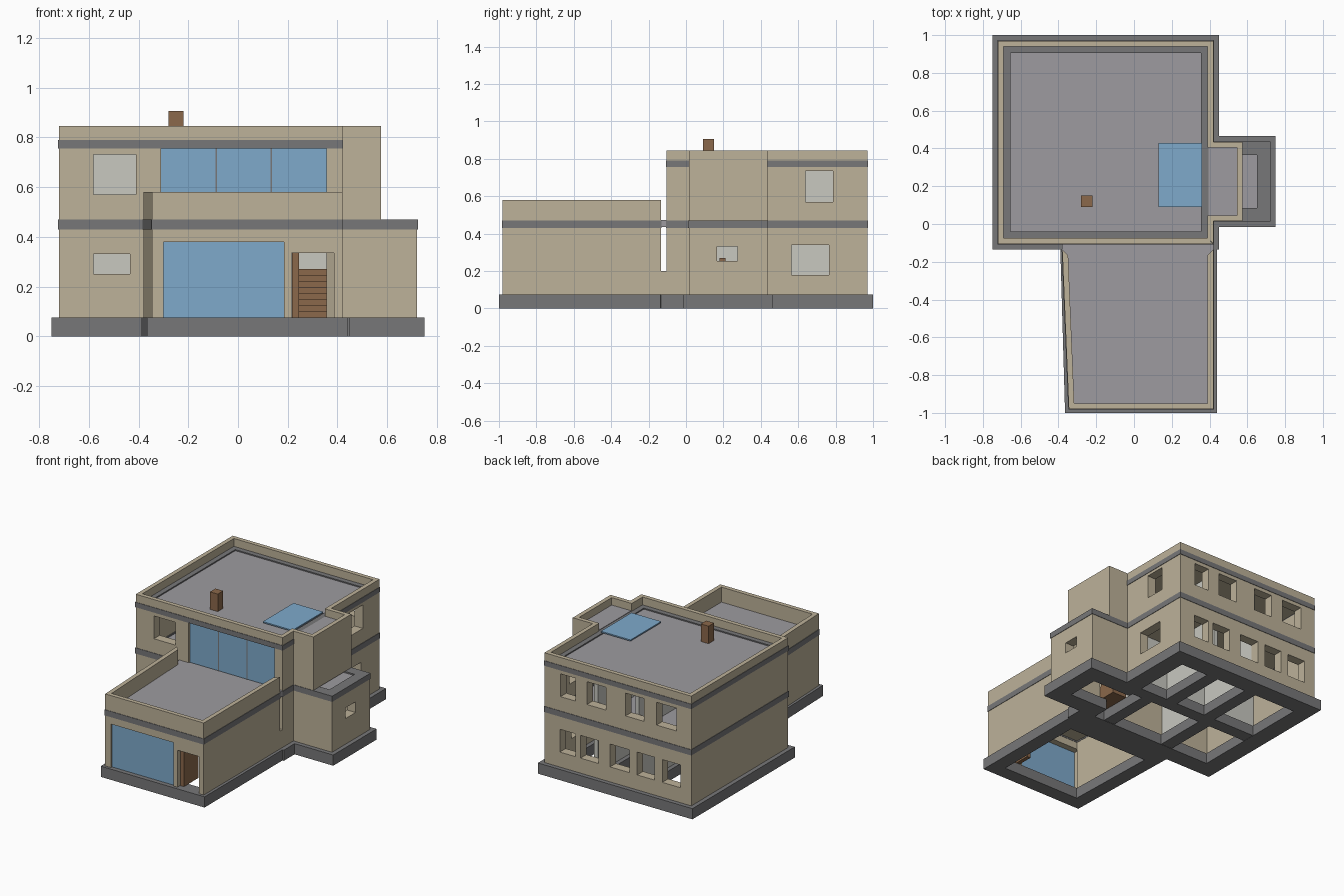
import bpy
import bmesh
from mathutils import Vector

if "Cube" in bpy.data.objects:
    bpy.data.objects.remove(bpy.data.objects["Cube"])


def material(name, r, g, b):
    m = bpy.data.materials.new(name)
    m.use_nodes = True
    m.diffuse_color = (r, g, b, 1)
    m.node_tree.nodes["Principled BSDF"].inputs["Base Color"].default_value = (r, g, b, 1)
    return m


BEIGE = material("beige_plaster", .51, .445, .32)
DARK = material("dark_concrete", .185, .185, .19)
ROOF = material("grey_roofing", .34, .33, .35)
BLUE = material("blue_glass", .21, .40, .60)
BROWN = material("brown_wood", .26, .14, .07)
PALE = material("pale_interior", .58, .58, .53)


def finish(name, bm, *mats):
    bmesh.ops.recalc_face_normals(bm, faces=bm.faces)
    bm.normal_update()
    if len(mats) > 1:                       # second material on undersides
        for f in bm.faces:
            f.material_index = int(f.normal.z < -.5)
    me = bpy.data.meshes.new(name)
    bm.to_mesh(me)
    bm.free()
    for m in mats:
        me.materials.append(m)
    ob = bpy.data.objects.new(name, me)
    bpy.context.scene.collection.objects.link(ob)
    return ob


def box(name, x, y, z, mat):
    bm = bmesh.new()
    bmesh.ops.create_cube(bm, size=1)
    for v in bm.verts:
        v.co = [r[0] if c < 0 else r[1] for r, c in zip((x, y, z), v.co)]
    return finish(name, bm, mat)


def inset(outline, d):
    """Mitred offset of a counter-clockwise outline, inward for d > 0."""
    pts = [Vector(p) for p in outline]
    out = []
    for i, p in enumerate(pts):
        a = (p - pts[i - 1]).normalized()
        b = (pts[(i + 1) % len(pts)] - p).normalized()
        n, m = Vector((-a.y, a.x)), Vector((-b.y, b.x))
        out.append(p + (n + m) * d / (1 + n.dot(m)))
    return out


def slab(name, outline, z0, z1, *mats):
    bm = bmesh.new()
    face = bm.faces.new([bm.verts.new((p[0], p[1], z0)) for p in outline])
    ext = bmesh.ops.extrude_face_region(bm, geom=[face], use_keep_orig=True)
    top = [g for g in ext["geom"] if isinstance(g, bmesh.types.BMVert)]
    bmesh.ops.translate(bm, verts=top, vec=(0, 0, z1 - z0))
    return finish(name, bm, *mats)


def walls(name, outline, t, z0, z1, mat, edges=None, openings={}):
    """Mitred walls along an outline; openings are (start, end, low, high)."""
    outer, inner = [Vector(p) for p in outline], inset(outline, t)
    bm = bmesh.new()
    for e in range(len(outer)) if edges is None else edges:
        k = (e + 1) % len(outer)
        a, b = outer[e], outer[k]
        d = b - a
        axis = 0 if abs(d.x) > abs(d.y) else 1
        n = Vector((-d.y, d.x)).normalized() * t
        holes = []
        for s, f, lo, hi in openings.get(e, []):
            u = sorted((c - a[axis]) / d[axis] for c in (s, f))
            holes.append((u[0], u[1], lo, hi))
        us = sorted({0, 1} | {u for h in holes for u in h[:2]})
        zs = sorted({z0, z1} | {z for h in holes for z in h[2:]})
        vert = {}
        for i, u in enumerate(us):
            p = a + d * u
            q = inner[e] if u == 0 else inner[k] if u == 1 else p + n
            for j, z in enumerate(zs):
                vert[i, j, 0] = bm.verts.new((p.x, p.y, z))
                vert[i, j, 1] = bm.verts.new((q.x, q.y, z))

        def solid(i, j):
            if not (0 <= i < len(us) - 1 and 0 <= j < len(zs) - 1):
                return False
            u, z = (us[i] + us[i + 1]) / 2, (zs[j] + zs[j + 1]) / 2
            return not any(h[0] < u < h[1] and h[2] < z < h[3] for h in holes)

        for i in range(len(us) - 1):
            for j in range(len(zs) - 1):
                if not solid(i, j):
                    continue
                c = [(i, j), (i + 1, j), (i + 1, j + 1), (i, j + 1)]
                for side in (0, 1):
                    bm.faces.new([vert[x, y, side] for x, y in c])
                near = [(i, j - 1), (i + 1, j), (i, j + 1), (i - 1, j)]
                for s, cell in enumerate(near):
                    if not solid(*cell):
                        p, q = c[s], c[(s + 1) % 4]
                        bm.faces.new([vert[(*p, 0)], vert[(*q, 0)],
                                      vert[(*q, 1)], vert[(*p, 1)]])
    return finish(name, bm, mat)


def main_outline(bump):
    """Main block with a side bay reaching out to x = bump."""
    return [(-.72, -.105), (.42, -.105), (.42, .015), (bump, .015),
            (bump, .435), (.42, .435), (.42, .97), (-.72, .97)]


BASE, FLOOR, SLAB = .075, .43, .47
lower, upper = main_outline(.72), main_outline(.575)
block = [(-.72, -.105), (.42, -.105), (.42, .97), (-.72, .97)]
wing = [(-.38, -.135), (-.345, -.98), (.42, -.98), (.42, -.135)]
wing_base = [(-.39, -.135), (-.365, -1), (.44, -1), (.44, -.135)]

# Foundations
walls("main_foundation", inset(lower, -.03), .125, 0, BASE, DARK)
walls("wing_foundation", wing_base, .1, 0, BASE, DARK)

# Ground floor walls
back_low = [(.30, .18), (.14, 0), (-.09, -.24), (-.30, -.435), (-.495, -.635)]
walls("ground_walls", lower, .065, BASE, FLOOR, BEIGE, openings={
    0: [(-.58, -.435, .25, .33), (.215, .385, BASE, .335)],
    3: [(.165, .275, .255, .33)],
    5: [(.565, .765, .18, .34)],
    6: [(*w, .18, .34) for w in back_low]})
walls("wing_walls", wing, .065, BASE, FLOOR, BEIGE, edges=(0, 1, 2), openings={
    1: [(-.30, .185, BASE, .38), (.215, .385, BASE, .335)]})

# Dark bands and parapets
walls("floor_band", inset(lower, -.003), .073, FLOOR, SLAB, DARK)
walls("wing_band", inset(wing, -.003), .07, FLOOR, SLAB, DARK, edges=(0, 1, 2))
walls("wing_parapet", wing, .03, SLAB, .58, BEIGE, edges=(0, 1, 2))
walls("roof_band", inset(block, -.003), .068, .755, .79, DARK)
walls("roof_parapet", upper, .03, .79, .845, BEIGE)

# Upper floor walls
back_high = [(.295, .18), (.09, -.06), (-.21, -.355), (-.45, -.605)]
walls("upper_walls", upper, .065, SLAB, .755, BEIGE, edges=(0, 1, 5, 6, 7), openings={
    0: [(-.58, -.41, .57, .73), (-.31, .355, SLAB, .755)],
    5: [(.64, .785, .57, .735)],
    6: [(*w, .57, .73) for w in back_high]})
walls("tower_walls", upper, .03, SLAB, .79, BEIGE, edges=(2, 3, 4))

# Floors and roofs
slab("upper_floor", inset(lower, .065), .435, .46, ROOF, BEIGE)
slab("main_roof", inset(block, .06), .76, .782, ROOF, BEIGE)
box("tower_roof", (.395, .55), (.04, .41), (.77, .793), ROOF)
slab("wing_roof", inset(wing, .025), .44, .475, ROOF, BEIGE)
box("roof_joint", (-.38, .42), (-.165, -.1), (.435, .474), ROOF)
box("low_joint_wall", (.36, .42), (-.14, -.1), (BASE, .2), BEIGE)

# Glazing, skylight and chimney
box("garage_door", (-.30, .185), (-.968, -.96), (BASE, .38), BLUE)
for i in range(3):
    w = .665 / 3
    x = -.31 + i * w
    box(f"terrace_pane_{i + 1}", (x, x + w), (-.088, -.08), (SLAB, .755), BLUE)
    if i:
        box(f"terrace_mullion_{i}", (x - .003, x + .003), (-.091, -.08), (SLAB, .755), DARK)
box("skylight", (.13, .36), (.09, .43), (.797, .806), BLUE)
box("chimney", (-.28, -.22), (.09, .15), (.76, .905), BROWN)

# Entrance door, open inward, and staircase
box("entrance_door", (.217, .245), (-.95, -.79), (BASE, .335), BROWN)
steps = 8
rise, run = .195 / steps, .03
for i in range(steps):
    y = -.03 + i * run
    box(f"stair_{i + 1}", (.245, .355), (y, y + run), (BASE, BASE + (i + 1) * rise), BROWN)

# Interior partitions with footings
for i, (x, y) in enumerate([((-.655, .355), (.40, .43)), ((.05, .08), (.43, .905)),
                            ((-.27, -.24), (.43, .905)), ((.19, .215), (-.04, .40)),
                            ((-.30, -.27), (-.04, .40))]):
    box(f"ground_partition_{i + 1}", x, y, (BASE, .435), PALE)
    box(f"upper_partition_{i + 1}", x, y, (.46, .76), PALE)
    box(f"footing_{i + 1}", (x[0] - .03, x[1] + .03), (y[0] - .03, y[1] + .03),
        (.002, BASE), DARK)
